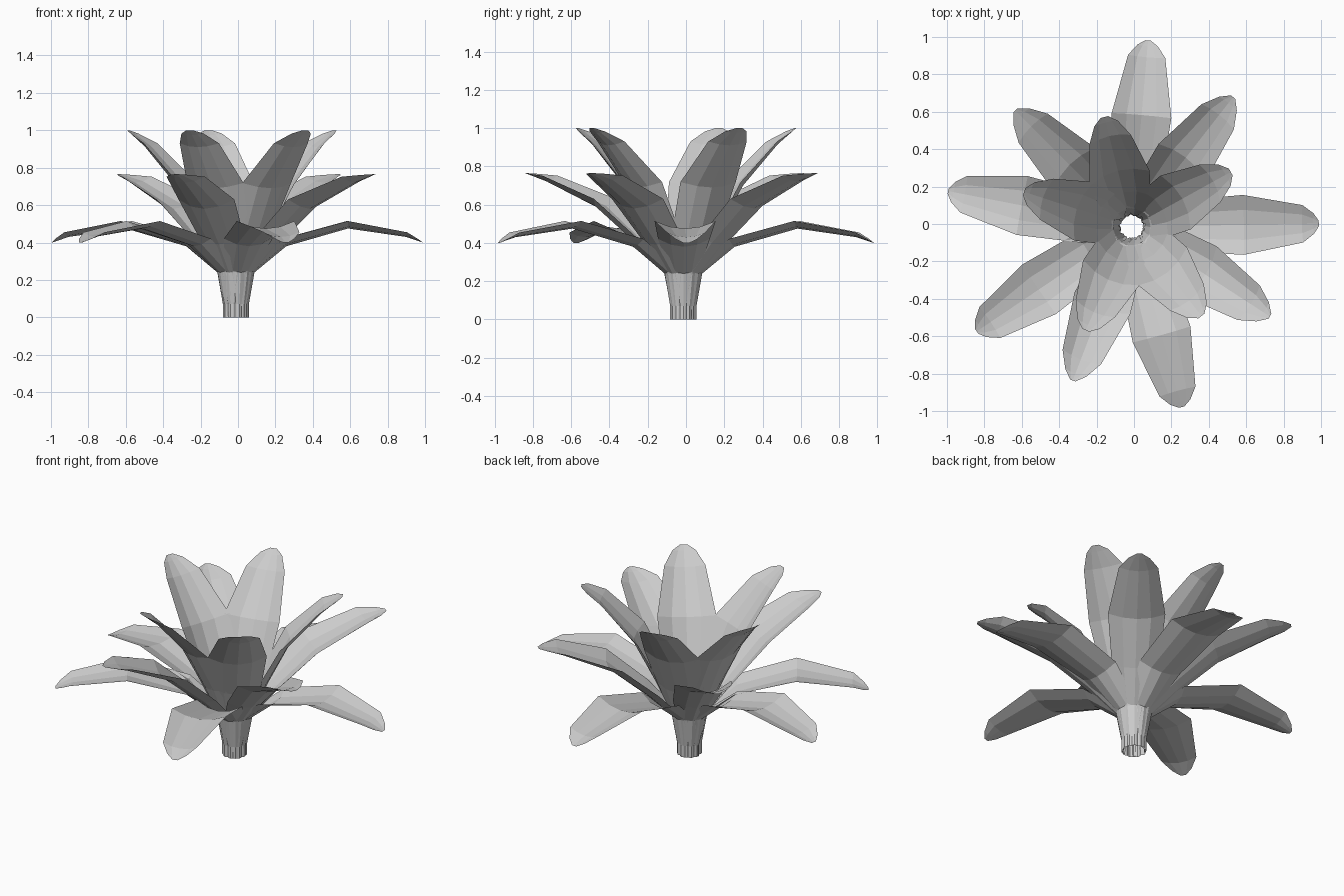
import bpy
import bmesh
import math
from mathutils import Vector

cube = bpy.data.objects.get("Cube")
if cube:
    bpy.data.objects.remove(cube, do_unlink=True)

grey = bpy.data.materials.new("leaf_grey")
grey.use_nodes = True
colour = (0.6, 0.6, 0.6, 1)
grey.diffuse_color = colour
grey.node_tree.nodes["Principled BSDF"].inputs["Base Color"].default_value = colour

CENTRE = Vector((-0.012, -0.015, 0))
ACROSS = (-1, -0.5, 0, 0.5, 1)

# Rows along each leaf: radius, height, half width, channel depth
STALK = [(0.07, 0, 0.022, 0.015), (0.07, 0.07, 0.025, 0.018), (0.1, 0.24, 0.085, 0.045)]
TIERS = {
    "low": (STALK + [(0.27, 0.38, 0.135, 0.045), (0.6, 0.475, 0.16, 0.04),
                     (0.91, 0.43, 0.1, 0.025), (0.97, 0.41, 0.055, 0.01),
                     (1.0, 0.4, 0.015, 0)],
            (1, 85, 169, 214, 285.5)),
    "middle": (STALK + [(0.25, 0.39, 0.13, 0.055), (0.47, 0.58, 0.16, 0.06),
                        (0.76, 0.72, 0.11, 0.035), (0.84, 0.75, 0.06, 0.012),
                        (0.88, 0.765, 0.015, 0)],
               (52, 135, 249, 327)),
    "upper": (STALK + [(0.19, 0.45, 0.14, 0.055), (0.31, 0.69, 0.165, 0.05),
                       (0.5, 0.91, 0.115, 0.03), (0.575, 0.975, 0.065, 0.01),
                       (0.605, 1.0, 0.02, 0)],
              (29, 104, 162, 246, 308)),
}


def leaf(name, rows, degrees):
    """Channelled leaf with its stalk, growing outward at the given angle."""
    angle = math.radians(degrees)
    out = Vector((math.cos(angle), math.sin(angle), 0))
    side = Vector((-out.y, out.x, 0))
    up = Vector((0, 0, 1))
    bm = bmesh.new()
    grid = []
    for i, (r, z, half, depth) in enumerate(rows):
        before, after = rows[max(i - 1, 0)], rows[min(i + 1, len(rows) - 1)]
        run, rise = after[0] - before[0], after[1] - before[1]
        normal = (up * run - out * rise).normalized()
        keel = CENTRE + out * r + up * z
        grid.append([bm.verts.new(keel + side * half * t + normal * depth * t * t)
                     for t in ACROSS])
    for a, b in zip(grid, grid[1:]):
        for j in range(len(ACROSS) - 1):
            bm.faces.new((a[j], b[j], b[j + 1], a[j + 1]))
    mesh = bpy.data.meshes.new(name)
    bm.to_mesh(mesh)
    bm.free()
    mesh.materials.append(grey)
    bpy.context.collection.objects.link(bpy.data.objects.new(name, mesh))


# Three tiers of leaves around the crown
for tier, (rows, angles) in TIERS.items():
    for n, degrees in enumerate(angles, 1):
        leaf(f"{tier}_leaf_{n}", rows, degrees)
